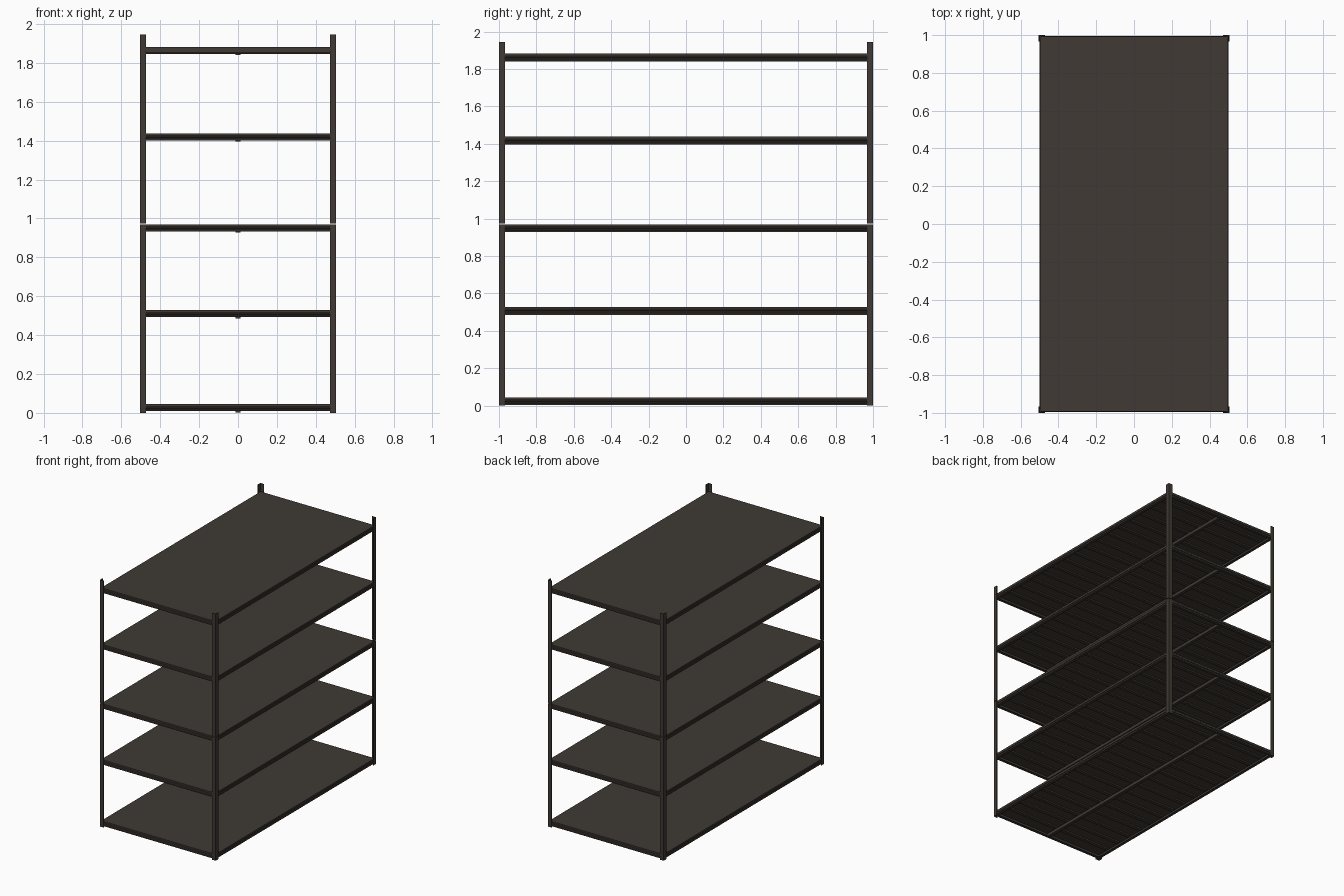
import bpy, bmesh
from mathutils import Matrix, Vector

if "Cube" in bpy.data.objects:
    bpy.data.objects.remove(bpy.data.objects["Cube"])

HX, HY, TOP = 0.505, 1.0, 1.945      # half width, half depth, height
LEG, WALL = 0.033, 0.005             # post flange width and sheet thickness
SHELF_TOPS = [0.045, 0.528, 0.970, 1.438, 1.882]

steel = bpy.data.materials.new("dark bronze steel")
steel.diffuse_color = (0.050, 0.041, 0.033, 1)
steel.use_nodes = True
steel.node_tree.nodes["Principled BSDF"].inputs["Base Color"].default_value = steel.diffuse_color


def finish(name, bm):
    bmesh.ops.recalc_face_normals(bm, faces=bm.faces)
    me = bpy.data.meshes.new(name)
    bm.to_mesh(me)
    bm.free()
    me.materials.append(steel)
    ob = bpy.data.objects.new(name, me)
    bpy.context.collection.objects.link(ob)
    return ob


def prism(name, profile, start, u, v, along):
    """Extrude a 2D profile, drawn on axes u and v, along a vector."""
    bm = bmesh.new()
    s, u, v = Vector(start), Vector(u), Vector(v)
    face = bm.faces.new([bm.verts.new(s + u * a + v * b) for a, b in profile])
    out = bmesh.ops.extrude_face_region(bm, geom=[face])
    moved = [g for g in out["geom"] if isinstance(g, bmesh.types.BMVert)]
    bmesh.ops.translate(bm, verts=moved, vec=Vector(along))
    return finish(name, bm)


def box(name, centre, size):
    bm = bmesh.new()
    bmesh.ops.create_cube(bm, size=1, matrix=Matrix.Translation(centre)
                          @ Matrix.Diagonal((*size, 1)))
    return finish(name, bm)


# Corner posts: angle sections in two stacked lengths with a fine joint
angle = [(0, 0), (LEG, 0), (LEG, WALL), (WALL, WALL), (WALL, LEG), (0, LEG)]
for sx in (-1, 1):
    for sy in (-1, 1):
        for part, z0, z1 in (("lower", 0, 0.970), ("upper", 0.974, TOP)):
            prism(part + "_post", angle, (sx * HX, sy * HY, z0),
                  (-sx, 0, 0), (0, -sy, 0), (0, 0, z1 - z0))

# Rail section: stepped sheet with a bead, a web and a turned-in lower lip
rail = [(0.002, 0), (0.002, -0.012), (0, -0.014), (0, -0.020), (0.004, -0.022),
        (0.004, -0.028), (0, -0.030), (0, -0.036), (0.022, -0.036),
        (0.022, -0.033), (0.008, -0.033), (0.008, 0)]

for z in SHELF_TOPS:
    for s in (-1, 1):
        prism("side_rail", rail, (s * (HX - WALL), -HY + WALL, z),
              (-s, 0, 0), (0, 0, 1), (0, 2 * (HY - WALL), 0))
        prism("end_rail", rail, (-HX + WALL, s * (HY - WALL), z),
              (0, -s, 0), (0, 0, 1), (2 * (HX - WALL), 0, 0))
    # Flat deck
    box("shelf_deck", (0, 0, z - 0.004),
        (2 * (HX - 0.008), 2 * (HY - 0.008), 0.008))
    # Crosswise stiffening ribs under the deck
    for i in range(15):
        box("deck_rib", (0, (i - 7) * 0.125, z - 0.013), (0.96, 0.030, 0.012))
    # Lengthwise centre support
    box("centre_support", (0, 0, z - 0.030), (0.026, 1.97, 0.024))
